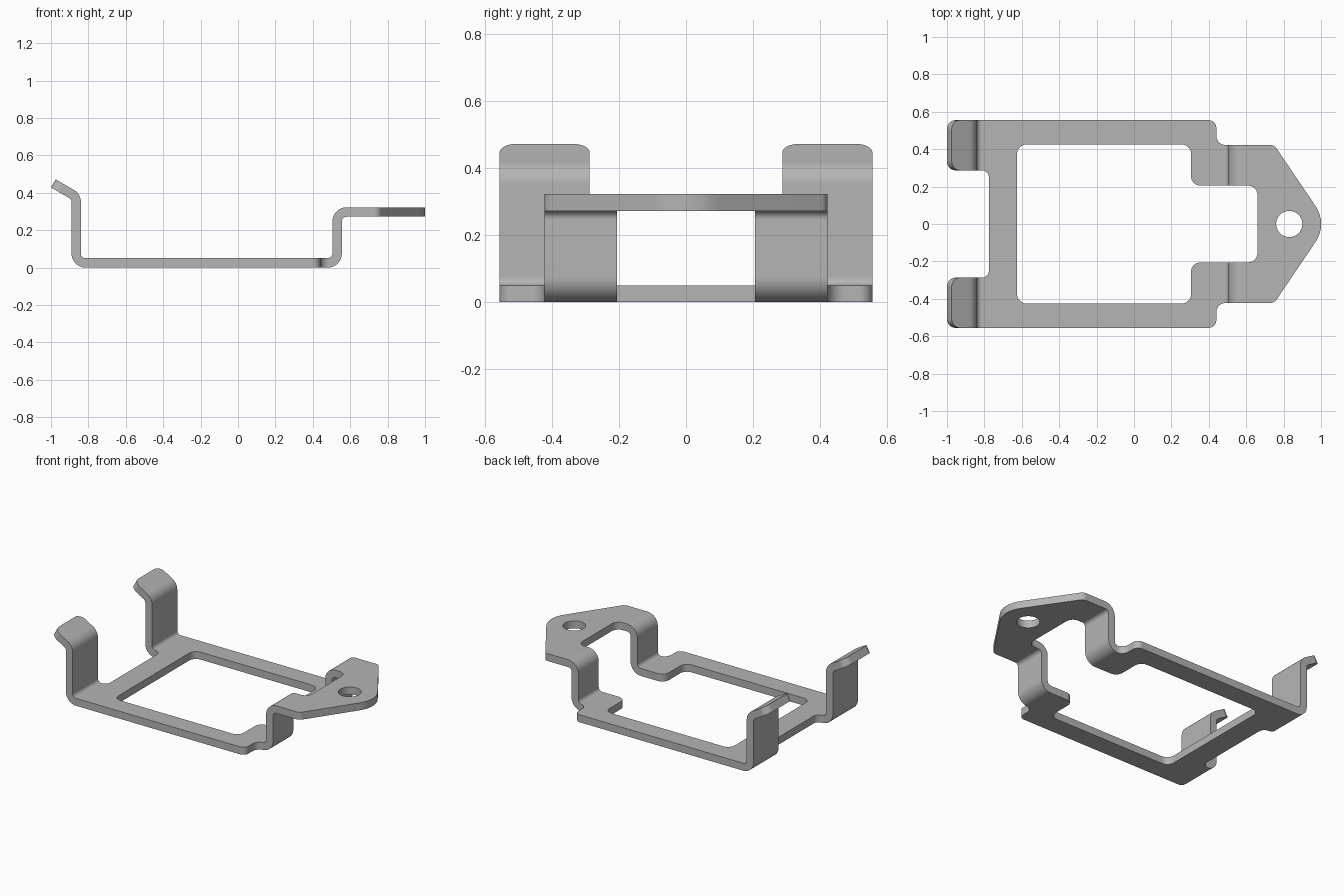
import bpy
import bmesh
import math
from mathutils import Vector

if "Cube" in bpy.data.objects:
    bpy.data.objects.remove(bpy.data.objects["Cube"])

THICK = 0.05
R = 0.05  # common corner radius


def fillet(points, closed=True, steps=8):
    """Round the corners of a 2D path given as (u, v, radius)."""
    out, n = [], len(points)
    for i, (u, v, r) in enumerate(points):
        p = Vector((u, v))
        if r == 0 or (not closed and i in (0, n - 1)):
            out.append(p)
            continue
        a = (Vector(points[i - 1][:2]) - p).normalized()
        b = (Vector(points[(i + 1) % n][:2]) - p).normalized()
        half = a.angle(b) / 2
        centre = p + (a + b).normalized() * (r / math.sin(half))
        start = p + a * (r / math.tan(half)) - centre
        end = p + b * (r / math.tan(half)) - centre
        sweep = start.angle(end)
        for k in range(steps + 1):
            t = k / steps
            out.append(centre + (start * math.sin((1 - t) * sweep)
                                 + end * math.sin(t * sweep)) / math.sin(sweep))
    return out


def thicken(path, width):
    """Turn an open 2D path into a closed strip outline."""
    left, right = [], []
    for i, p in enumerate(path):
        normals = []
        for j in (i - 1, i):
            if 0 <= j < len(path) - 1:
                d = (path[j + 1] - path[j]).normalized()
                normals.append(Vector((-d.y, d.x)))
        m = sum(normals, Vector((0, 0))).normalized()
        m *= width / 2 / m.dot(normals[0])
        left.append(p + m)
        right.append(p - m)
    return left + right[::-1]


def prism(name, outline, place, direction):
    """Extrude a 2D outline into a solid."""
    bm = bmesh.new()
    face = bm.faces.new([bm.verts.new(place(p)) for p in outline])
    grown = bmesh.ops.extrude_face_region(bm, geom=[face])["geom"]
    bmesh.ops.translate(bm, vec=direction,
                        verts=[g for g in grown if isinstance(g, bmesh.types.BMVert)])
    bmesh.ops.recalc_face_normals(bm, faces=bm.faces)
    mesh = bpy.data.meshes.new(name)
    bm.to_mesh(mesh)
    bm.free()
    obj = bpy.data.objects.new(name, mesh)
    bpy.context.collection.objects.link(obj)
    return obj


def plan_prism(name, outline):
    return prism(name, outline, lambda p: (p.x, p.y, -0.1), (0, 0, 0.8))


def mirrored(half):
    return half + [(x, -y, r) for x, y, r in reversed(half) if y > 0]


# Bent sheet: side profile from hook tip to lug
side = [(-0.9875, 0.45, 0), (-0.865, 0.379, R), (-0.865, 0.025, R),
        (0.53, 0.025, R), (0.53, 0.297, R), (1.1, 0.297, 0)]
strip = thicken(fillet(side, closed=False), THICK)
bracket = prism("bent_bracket", strip, lambda p: (p.x, -0.7, p.y), (0, 1.4, 0))

# Outer plan shape with the slot between the hooks and the pointed lug
outer = mirrored([(-0.775, 0.287, 0.04), (-1.1, 0.287, 0), (-1.1, 0.555, 0),
                  (0.44, 0.555, 0.04), (0.44, 0.422, R), (0.75, 0.422, 0.04),
                  (1.036, 0, 0.17)])
# Central opening and the mounting hole
opening = mirrored([(-0.625, 0.425, R), (0.305, 0.425, R),
                    (0.305, 0.205, R), (0.66, 0.205, R)])
hole = [Vector((0.83 + 0.07 * math.cos(a), 0.07 * math.sin(a)))
        for a in (math.tau * k / 40 for k in range(40))]

bpy.context.view_layer.objects.active = bracket
for name, outline, mode in (("plan_cutter", fillet(outer), "INTERSECT"),
                            ("opening_cutter", fillet(opening), "DIFFERENCE"),
                            ("hole_cutter", hole, "DIFFERENCE")):
    cutter = plan_prism(name, outline)
    cutter.hide_render = True
    mod = bracket.modifiers.new(name, "BOOLEAN")
    mod.operation = mode
    mod.solver = "EXACT"
    mod.object = cutter
    bpy.ops.object.modifier_apply(modifier=mod.name)
    bpy.data.objects.remove(cutter)

# Round the free corners of the hook tips
bm = bmesh.new()
bm.from_mesh(bracket.data)
tips = [e for e in bm.edges
        if all(v.co.x < -0.96 and v.co.z > 0.41 for v in e.verts)
        and abs(e.verts[0].co.y - e.verts[1].co.y) < 0.001]
bmesh.ops.bevel(bm, geom=tips, offset=R, offset_type="OFFSET",
                segments=8, profile=0.5, affect="EDGES")
bm.to_mesh(bracket.data)
bm.free()

# Plain grey metal
metal = bpy.data.materials.new("grey_metal")
metal.use_nodes = True
colour = (0.46, 0.46, 0.46, 1)
metal.diffuse_color = colour
metal.node_tree.nodes["Principled BSDF"].inputs["Base Color"].default_value = colour
bracket.data.materials.clear()
bracket.data.materials.append(metal)

# Smooth bends with sharp sheet edges
bpy.ops.object.select_all(action="DESELECT")
bracket.select_set(True)
bpy.ops.object.shade_smooth_by_angle(angle=math.radians(30))
weighted = bracket.modifiers.new("weighted_normals", "WEIGHTED_NORMAL")
weighted.keep_sharp = True
